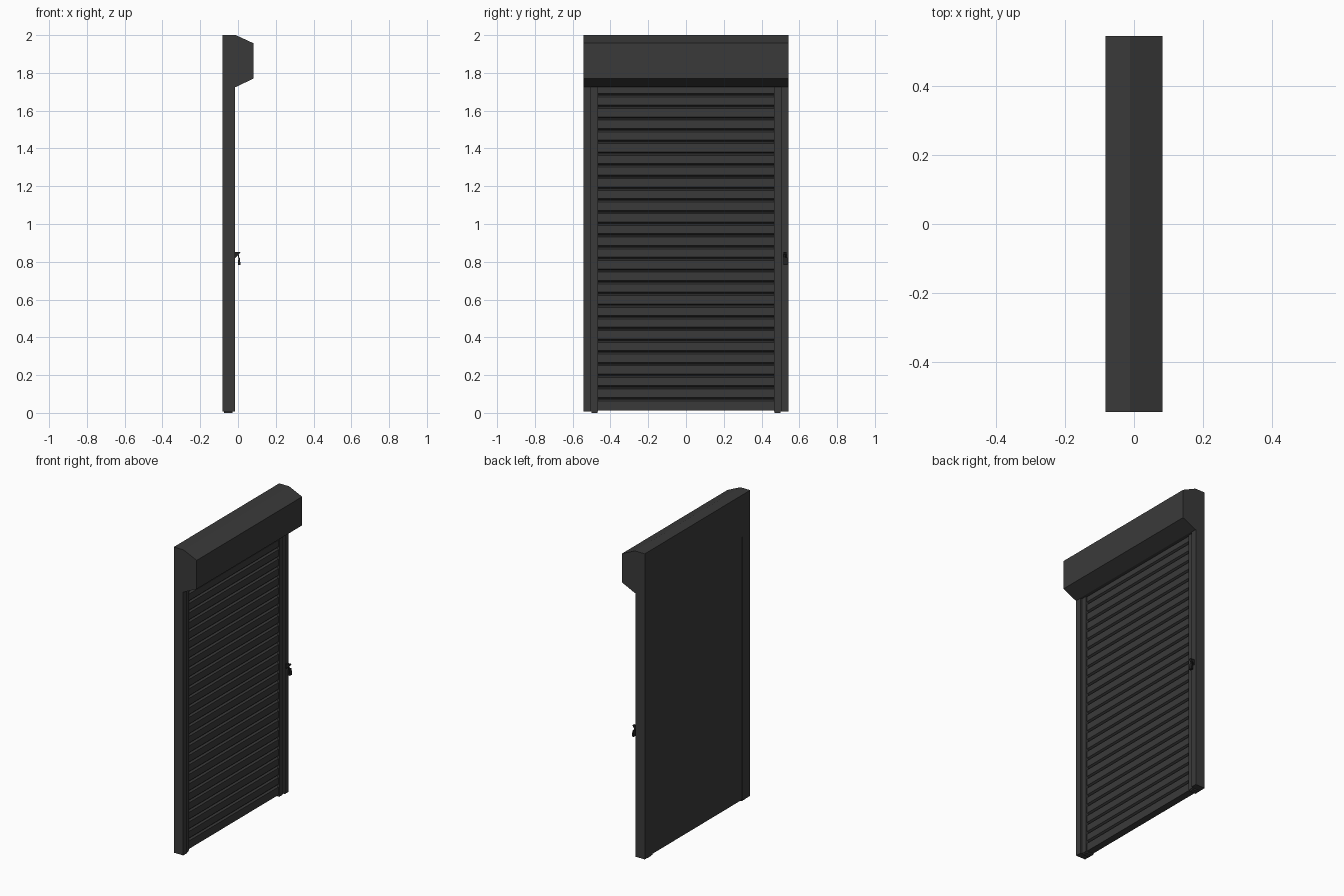
import bpy, bmesh

if "Cube" in bpy.data.objects:
    bpy.data.objects.remove(bpy.data.objects["Cube"])


def make_material(name, rgb):
    mat = bpy.data.materials.new(name)
    mat.use_nodes = True
    mat.diffuse_color = (*rgb, 1)
    mat.node_tree.nodes["Principled BSDF"].inputs["Base Color"].default_value = (*rgb, 1)
    return mat


charcoal = make_material("charcoal", (0.042, 0.042, 0.042))
black = make_material("black", (0.015, 0.015, 0.015))


def extrude_profile(name, points, start, end, mat, axis="Y"):
    """Sweep a closed outline: (x, z) along Y, or (x, y) along Z."""
    def place(p, t):
        return (p[0], t, p[1]) if axis == "Y" else (p[0], p[1], t)
    bm = bmesh.new()
    a = [bm.verts.new(place(p, start)) for p in points]
    b = [bm.verts.new(place(p, end)) for p in points]
    bm.faces.new(a)
    bm.faces.new(b)
    for i in range(len(points)):
        j = (i + 1) % len(points)
        bm.faces.new((a[i], a[j], b[j], b[i]))
    bmesh.ops.recalc_face_normals(bm, faces=bm.faces)
    mesh = bpy.data.meshes.new(name)
    bm.to_mesh(mesh)
    bm.free()
    mesh.materials.append(mat)
    obj = bpy.data.objects.new(name, mesh)
    bpy.context.collection.objects.link(obj)
    return obj


BACK, FRONT, HALF = -0.083, -0.015, 0.543

# Roller housing with chamfered front, and thin caps at both ends
housing = [(BACK, 2.0), (-0.012, 2.0), (0.082, 1.957), (0.082, 1.77),
           (-0.012, 1.725), (BACK, 1.725)]
extrude_profile("housing", housing, -HALF + 0.004, HALF - 0.004, charcoal)
for side, name in ((-1, "right_end_cap"), (1, "left_end_cap")):
    extrude_profile(name, housing, side * (HALF - 0.004), side * HALF, charcoal)

# Guide rails: proud outer strip and slightly lower inner lip
for side, name in ((-1, "right_rail"), (1, "left_rail")):
    rail = [(BACK, HALF), (FRONT, HALF), (FRONT, 0.503), (FRONT - 0.011, 0.503),
            (FRONT - 0.011, 0.465), (BACK, 0.465)]
    extrude_profile(name, [(x, y * side) for x, y in rail], 0.008, 1.726, charcoal, "Z")
    # Foot plug under the rail
    foot = [(BACK + 0.008, 0.5), (-0.03, 0.5), (-0.03, 0.468), (BACK + 0.008, 0.468)]
    extrude_profile(name + "_foot", [(x, y * side) for x, y in foot], 0, 0.01, charcoal, "Z")

# Slatted curtain: flat back, ribbed front
PITCH, FACE, GROOVE = 0.0619, -0.034, -0.046
curtain = [(BACK + 0.003, 1.73), (BACK + 0.003, 0.012), (FACE, 0.012), (FACE, 0.064)]
for i in range(27):
    z = 0.064 + i * PITCH
    curtain += [(GROOVE, z + 0.007), (GROOVE, z + 0.011),
                (FACE, z + 0.018), (FACE, min(z + PITCH, 1.73))]
extrude_profile("curtain", curtain, -0.466, 0.466, charcoal)

# Small cord cleat on the left rail: upper hook and lower toggle
extrude_profile("cleat_hook", [(FRONT - 0.002, 0.853), (0.014, 0.853), (0.006, 0.84),
                               (FRONT - 0.002, 0.818)], 0.515, 0.532, black)
extrude_profile("cleat_toggle", [(0.002, 0.822), (0.009, 0.822), (0.014, 0.782),
                                 (0, 0.782)], 0.515, 0.538, black)
extrude_profile("cleat_cord", [(-0.004, 0.845), (0.002, 0.845), (0.008, 0.815),
                               (0.003, 0.815)], 0.52, 0.526, black)
